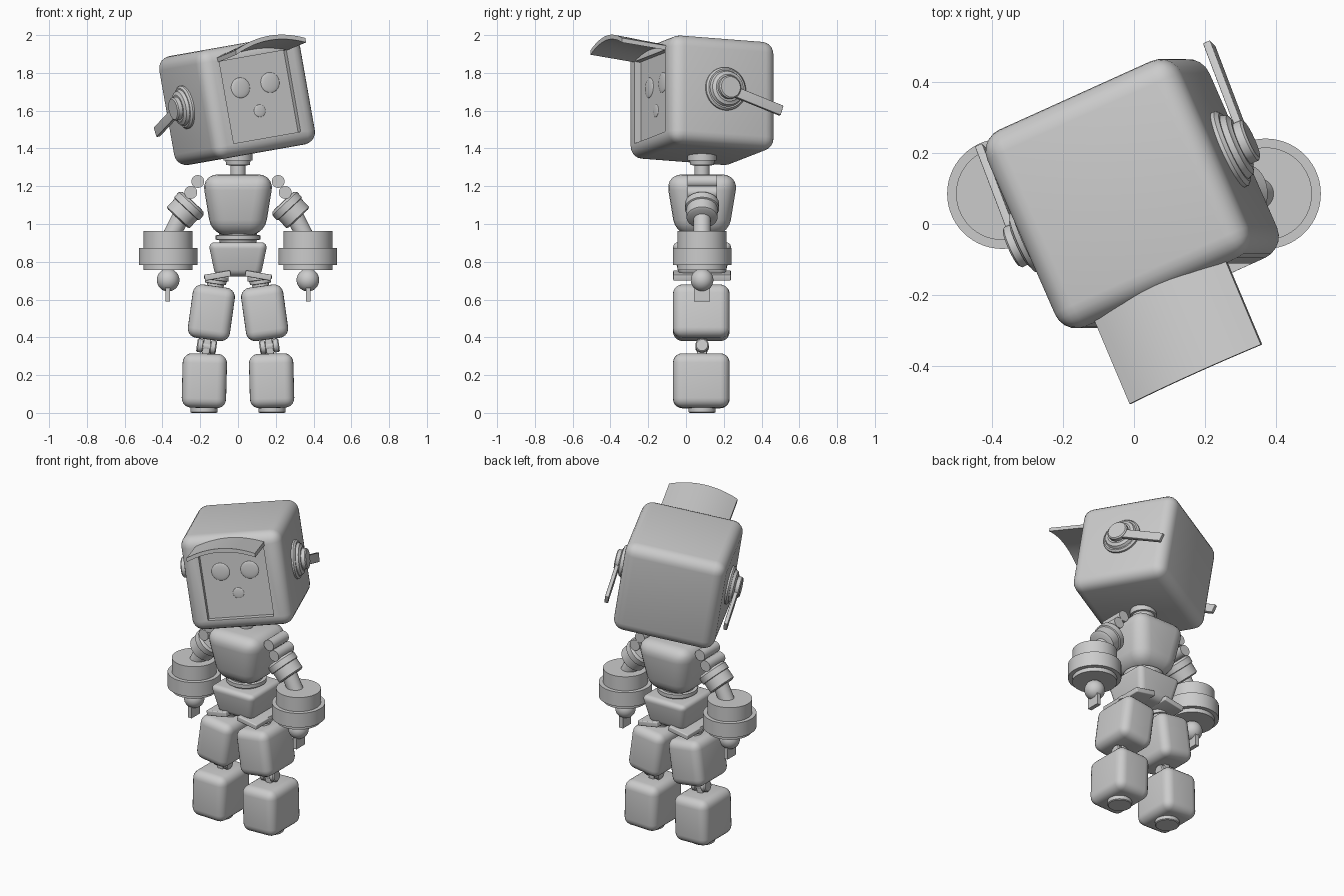
import bpy, bmesh, math
from mathutils import Matrix, Vector

if "Cube" in bpy.data.objects:
    bpy.data.objects.remove(bpy.data.objects["Cube"])

grey = bpy.data.materials.new("light_grey")
grey.diffuse_color = (0.6, 0.6, 0.6, 1)
grey.use_nodes = True
grey.node_tree.nodes["Principled BSDF"].inputs["Base Color"].default_value = grey.diffuse_color
CY = 0.085  # body centre line in y


def finish(name, bm, matrix=Matrix()):
    bmesh.ops.recalc_face_normals(bm, faces=bm.faces)
    me = bpy.data.meshes.new(name)
    bm.to_mesh(me)
    bm.free()
    me.materials.append(grey)
    ob = bpy.data.objects.new(name, me)
    bpy.context.collection.objects.link(ob)
    ob.matrix_world = matrix
    return ob


def place(loc, tilt=0):
    """Move to loc, leaning in the front plane by tilt degrees."""
    return Matrix.Translation(loc) @ Matrix.Rotation(math.radians(tilt), 4, 'Y')


def rounded_bm(size, r, taper=1.0, seg=5):
    """Rounded box; taper scales the bottom face."""
    bm = bmesh.new()
    bmesh.ops.create_cube(bm, size=1)
    for v in bm.verts:
        k = taper if v.co.z < 0 else 1
        v.co = Vector((v.co.x * size[0] * k, v.co.y * size[1] * k, v.co.z * size[2]))
    if r:
        bmesh.ops.bevel(bm, geom=bm.edges[:], offset=r, segments=seg, profile=0.5, affect='EDGES')
    return bm


def box(name, matrix, size, r=0.0, taper=1.0):
    return finish(name, rounded_bm(size, r, taper), matrix)


def lathe(name, matrix, profile, n=40):
    """Spin (radius, z) points around local z, closed by end caps."""
    bm = bmesh.new()
    rings = [[bm.verts.new((r * math.cos(2 * math.pi * i / n), r * math.sin(2 * math.pi * i / n), z))
              for i in range(n)] for r, z in profile]
    for a, b in zip(rings, rings[1:]):
        for i in range(n):
            j = (i + 1) % n
            bm.faces.new((a[i], a[j], b[j], b[i]))
    bm.faces.new(rings[0])
    bm.faces.new(rings[-1])
    return finish(name, bm, matrix)


def ball(name, matrix, r, scale=(1, 1, 1)):
    bm = bmesh.new()
    bmesh.ops.create_uvsphere(bm, u_segments=32, v_segments=16, radius=r)
    bmesh.ops.scale(bm, vec=scale, verts=bm.verts)
    return finish(name, bm, matrix)


# Head: turned and tilted rounded cube with a recessed face
HEAD = (Matrix.Translation((-0.005, CY, 1.655)) @ Matrix.Rotation(math.radians(-10), 4, 'Y')
        @ Matrix.Rotation(math.radians(24), 4, 'Z'))
bm = rounded_bm((0.605, 0.605, 0.585), 0.066)
front = min(bm.faces, key=lambda f: f.calc_center_median().y)
bmesh.ops.inset_individual(bm, faces=[front], thickness=0.01)
for v in front.verts:
    v.co.x = math.copysign(0.197, v.co.x)
    v.co.z = 0.218 if v.co.z > 0 else -0.222
rim = bmesh.ops.extrude_discrete_faces(bm, faces=[front])['faces'][0]
outer = sorted((v for v in bm.verts if v.co.y < -0.3 and abs(abs(v.co.x) - 0.197) < 1e-4
                and v not in rim.verts), key=lambda v: (v.co.x, v.co.z))
for v in rim.verts:
    v.co.y += 0.035
finish("head", bm, HEAD)

# Eyes and mouth: shallow domes on the face
FACE_Y = -0.2675
for name, x, z, r in (("left_eye", -0.087, 0.062, 0.054), ("right_eye", 0.087, 0.062, 0.054),
                      ("mouth", 0, -0.076, 0.033)):
    ball(name, HEAD @ Matrix.Translation((x, FACE_Y, z)), r, (1, 0.16, 1))

# Visor: arched plate flaring up and forward
bm = bmesh.new()
N = 16
rows = []
for i in range(N + 1):
    t = 2 * i / N - 1
    rows.append([bm.verts.new((0.205 * t, y, z + h * (1 - t * t) + d))
                 for y, z, h, d in ((-0.27, 0.213, 0.035, 0), (-0.555, 0.238, 0.045, 0),
                                    (-0.555, 0.238, 0.045, 0.024), (-0.27, 0.213, 0.035, 0.024))])
for a, b in zip(rows, rows[1:]):
    for k in range(4):
        bm.faces.new((a[k], a[(k + 1) % 4], b[(k + 1) % 4], b[k]))
bm.faces.new(rows[0])
bm.faces.new(rows[-1])
finish("visor", bm, HEAD)

# Ear dials with levers
for side, s in (("left", -1), ("right", 1)):
    out = HEAD @ Matrix.Translation((s * 0.295, 0, 0.012)) @ Matrix.Rotation(s * math.pi / 2, 4, 'Y')
    lathe(side + "_ear_dial", out, [(0.115, 0), (0.115, 0.018), (0.105, 0.028), (0.097, 0.028),
                                    (0.09, 0.044), (0.076, 0.048), (0.072, 0.052),
                                    (0.062, 0.052), (0.062, 0.074), (0.055, 0.08)])
    lever = (HEAD @ Matrix.Translation((s * 0.356, 0, 0.0)) @ Matrix.Rotation(math.radians(-17), 4, 'X')
             @ Matrix.Translation((0, 0.17, 0)))
    box(side + "_ear_lever", lever, (0.022, 0.29, 0.055), 0.003)

# Neck, torso, waist and pelvis
lathe("neck", place((0, CY, 0)), [(0.04, 1.24), (0.04, 1.31), (0.062, 1.312), (0.066, 1.335),
                                  (0.077, 1.337), (0.077, 1.38)])
box("torso", place((0, CY, 1.1)), (0.385, 0.385, 0.325), 0.085, 0.72)
lathe("waist", place((0, CY, 0)), [(0.09, 0.88), (0.1, 0.915), (0.118, 0.917), (0.118, 0.94), (0.1, 0.942), (0.1, 0.96)])
box("pelvis", place((0, CY, 0.813)), (0.315, 0.32, 0.18), 0.035, 0.76)

for side, s in (("left", -1), ("right", 1)):
    # Leg, from hip to foot
    box(side + "_hip_plate", place((s * 0.108, CY, 0.727), s * 10), (0.14, 0.305, 0.032), 0.006)
    lathe(side + "_hip_joint", place((s * 0.118, CY, 0.69), s * -8),
          [(0.045, -0.03), (0.045, -0.008), (0.056, -0.006), (0.056, 0.012), (0.065, 0.014), (0.065, 0.035)])
    box(side + "_thigh", place((s * 0.141, CY - 0.004, 0.53), s * -8), (0.225, 0.3, 0.285), 0.05)
    knee = place((s * 0.166, CY, 0.352), s * -8)
    along_x = Matrix.Rotation(math.pi / 2, 4, 'Y')
    lathe(side + "_knee_pin", knee @ along_x, [(0.03, -0.052), (0.036, -0.046), (0.036, -0.022), (0.028, -0.02),
                                               (0.028, 0.02), (0.036, 0.022), (0.036, 0.046), (0.03, 0.052)], 24)
    box(side + "_knee_post", knee, (0.038, 0.05, 0.11), 0.006)
    box(side + "_shin", place((s * 0.178, CY - 0.004, 0.17), s * -1.5), (0.235, 0.3, 0.288), 0.05)
    lathe(side + "_foot", place((s * 0.18, CY, 0)), [(0.066, 0), (0.071, 0.004), (0.071, 0.04)])

    # Shoulder pins run front to back
    along_y = Matrix.Rotation(math.pi / 2, 4, 'X')
    for name, x, z in (("upper", 0.213, 1.225), ("lower", 0.25, 1.167)):
        lathe(f"{side}_shoulder_pin_{name}", place((s * x, CY, z)) @ along_y,
              [(0.034, -0.078), (0.034, 0.078)], 24)

    # Upper arm collar and forearm, leaning outward
    lathe(side + "_upper_arm", place((s * 0.278, CY, 1.075), s * -43),
          [(0.07, -0.062), (0.082, -0.055), (0.082, 0.005), (0.09, 0.008), (0.09, 0.045), (0.078, 0.058), (0.05, 0.06)])
    lathe(side + "_forearm", place((s * 0.322, CY, 1.0), s * -27), [(0.046, -0.08), (0.046, 0.08)])

    # Wrist drum, hand and finger
    lathe(side + "_wrist_drum", place((s * 0.37, CY, 0)),
          [(0.13, 0.757), (0.13, 0.782), (0.155, 0.782), (0.155, 0.873), (0.13, 0.873), (0.13, 0.963)], 56)
    ball(side + "_hand", place((s * 0.37, CY, 0.703)), 0.06)
    box(side + "_finger", place((s * 0.372, CY, 0.635)), (0.026, 0.084, 0.09))

# Smooth shading with kept edges
for ob in bpy.context.scene.objects:
    ob.select_set(True)
    bpy.context.view_layer.objects.active = ob
bpy.ops.object.shade_smooth_by_angle(angle=math.radians(32))
